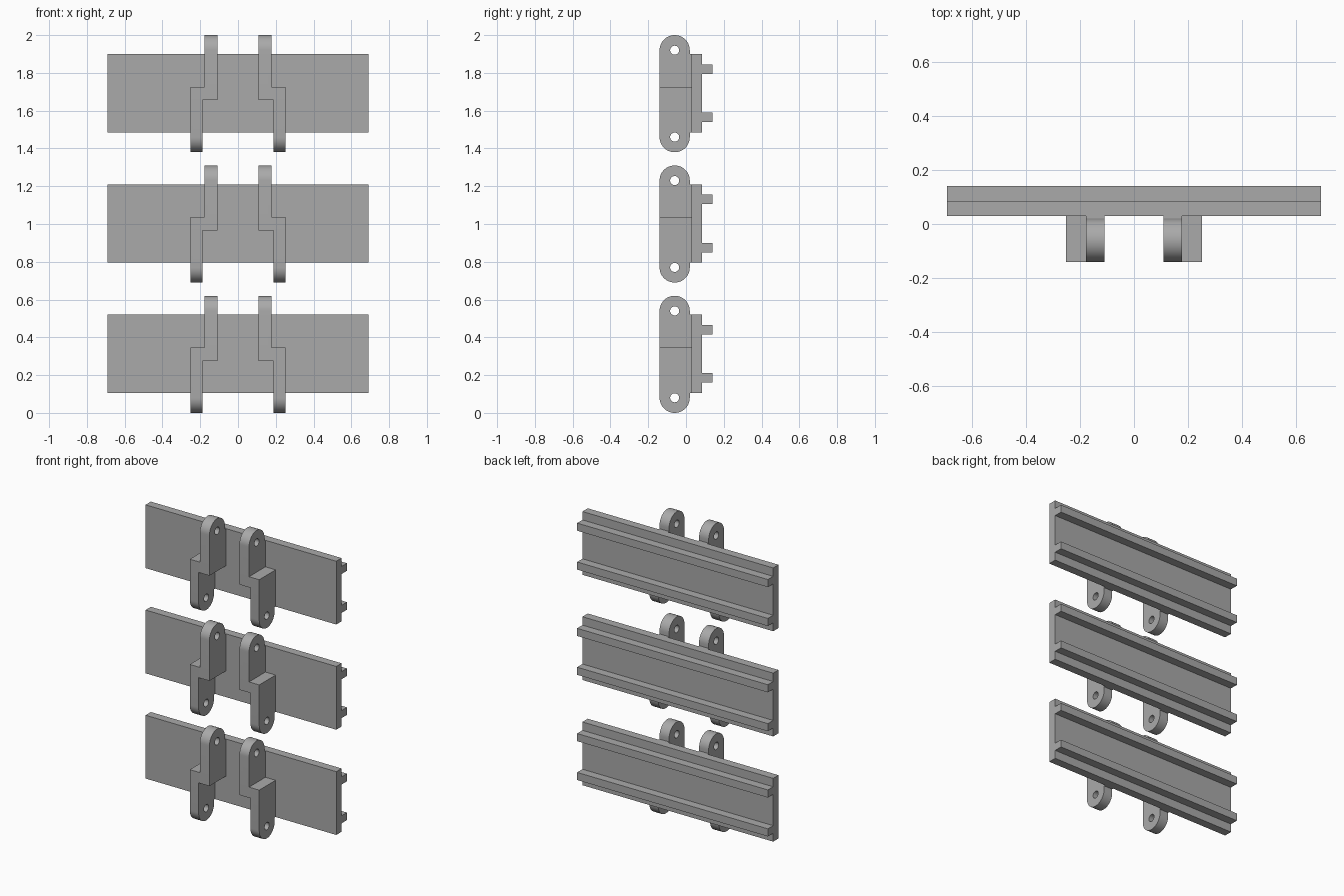
import bpy, bmesh
from math import sin, cos, pi

if "Cube" in bpy.data.objects:
    bpy.data.objects.remove(bpy.data.objects["Cube"], do_unlink=True)

PITCH = 0.69              # spacing between links
R, HOLE = 0.08, 0.024     # arm end radius, pin hole radius
PIN_Y, PIN_LOW, PIN_HIGH = -0.06, 0.08, 0.54

steel = bpy.data.materials.new("grey steel")
steel.use_nodes = True
grey = (0.4, 0.4, 0.4, 1)
steel.diffuse_color = grey
steel.node_tree.nodes["Principled BSDF"].inputs["Base Color"].default_value = grey


def add(name, mesh, z=0):
    ob = bpy.data.objects.new(name, mesh)
    ob.location.z = z
    bpy.context.collection.objects.link(ob)
    return ob


def prism(name, points, axis, start, end):
    """Extrude a flat outline along x (points are y, z) or y (points are x, z)."""
    place = (lambda a, b: (start, a, b)) if axis == "x" else (lambda a, b: (a, start, b))
    bm = bmesh.new()
    face = bm.faces.new([bm.verts.new(place(a, b)) for a, b in points])
    out = bmesh.ops.extrude_face_region(bm, geom=[face])
    step = (end - start, 0, 0) if axis == "x" else (0, end - start, 0)
    moved = [v for v in out["geom"] if isinstance(v, bmesh.types.BMVert)]
    bmesh.ops.translate(bm, verts=moved, vec=step)
    bmesh.ops.recalc_face_normals(bm, faces=bm.faces)
    mesh = bpy.data.meshes.new(name)
    bm.to_mesh(mesh)
    bm.free()
    mesh.materials.append(steel)
    return mesh


def arc(z, radius, first, last, steps):
    angles = [first + (last - first) * i / steps for i in range(steps + 1)]
    return [(PIN_Y + radius * cos(a), z + radius * sin(a)) for a in angles]


# Plate with two rails on its back, as one section
BOTTOM, TOP, FRONT, BACK, RAIL = 0.105, 0.52, 0.03, 0.085, 0.14
section = [(FRONT, TOP), (FRONT, BOTTOM), (BACK, BOTTOM)]
for low, high in ((0.16, 0.21), (0.415, 0.465)):
    section += [(BACK, low), (RAIL, low), (RAIL, high), (BACK, high)]
section.append((BACK, TOP))
plate_mesh = prism("plate", section, "x", -0.692, 0.692)

# Cranked arm: the stepped front outline cut by the rounded side outline
IN0, IN1, OUT0, OUT1 = 0.109, 0.178, 0.188, 0.252
STEP0, STEP1 = 0.276, 0.346
crank = [(IN0, 0.7), (IN0, STEP0), (OUT0, STEP0), (OUT0, -0.1),
         (OUT1, -0.1), (OUT1, STEP1), (IN1, STEP1), (IN1, 0.7)]
side = arc(PIN_HIGH, R, 0, pi, 24) + arc(PIN_LOW, R, pi, 2 * pi, 24)
side += [(PIN_Y + R, BOTTOM), (FRONT, BOTTOM), (FRONT, TOP), (PIN_Y + R, TOP)]

blank = add("arm_blank", prism("arm_blank", crank, "y", -0.3, 0.3))
cutters = [(add("side_cutter", prism("side_cutter", side, "x", 0, 0.4)), "INTERSECT")]
for z in (PIN_LOW, PIN_HIGH):
    circle = arc(z, HOLE, 0, 2 * pi, 24)[:-1]
    cutters.append((add("pin_cutter", prism("pin_cutter", circle, "x", 0, 0.4)), "DIFFERENCE"))
for cutter, operation in cutters:
    cutter.hide_render = True
    mod = blank.modifiers.new("cut", "BOOLEAN")
    mod.operation, mod.object, mod.solver = operation, cutter, "EXACT"
arm_mesh = bpy.data.meshes.new_from_object(
    blank.evaluated_get(bpy.context.evaluated_depsgraph_get()))
arm_mesh.name = "arms"
for ob in [blank] + [c for c, _ in cutters]:
    bpy.data.objects.remove(ob, do_unlink=True)

# Three identical links, one above the other
bpy.ops.object.select_all(action="DESELECT")
for i, label in enumerate(("lower", "middle", "upper")):
    add(label + "_plate", plate_mesh, i * PITCH)
    arms = add(label + "_arms", arm_mesh, i * PITCH)
    mirror = arms.modifiers.new("mirror", "MIRROR")
    mirror.use_clip = False
    mirror.use_mirror_merge = False
    if i == 0:
        arms.select_set(True)
        bpy.context.view_layer.objects.active = arms
        bpy.ops.object.shade_smooth_by_angle(angle=pi / 6)
